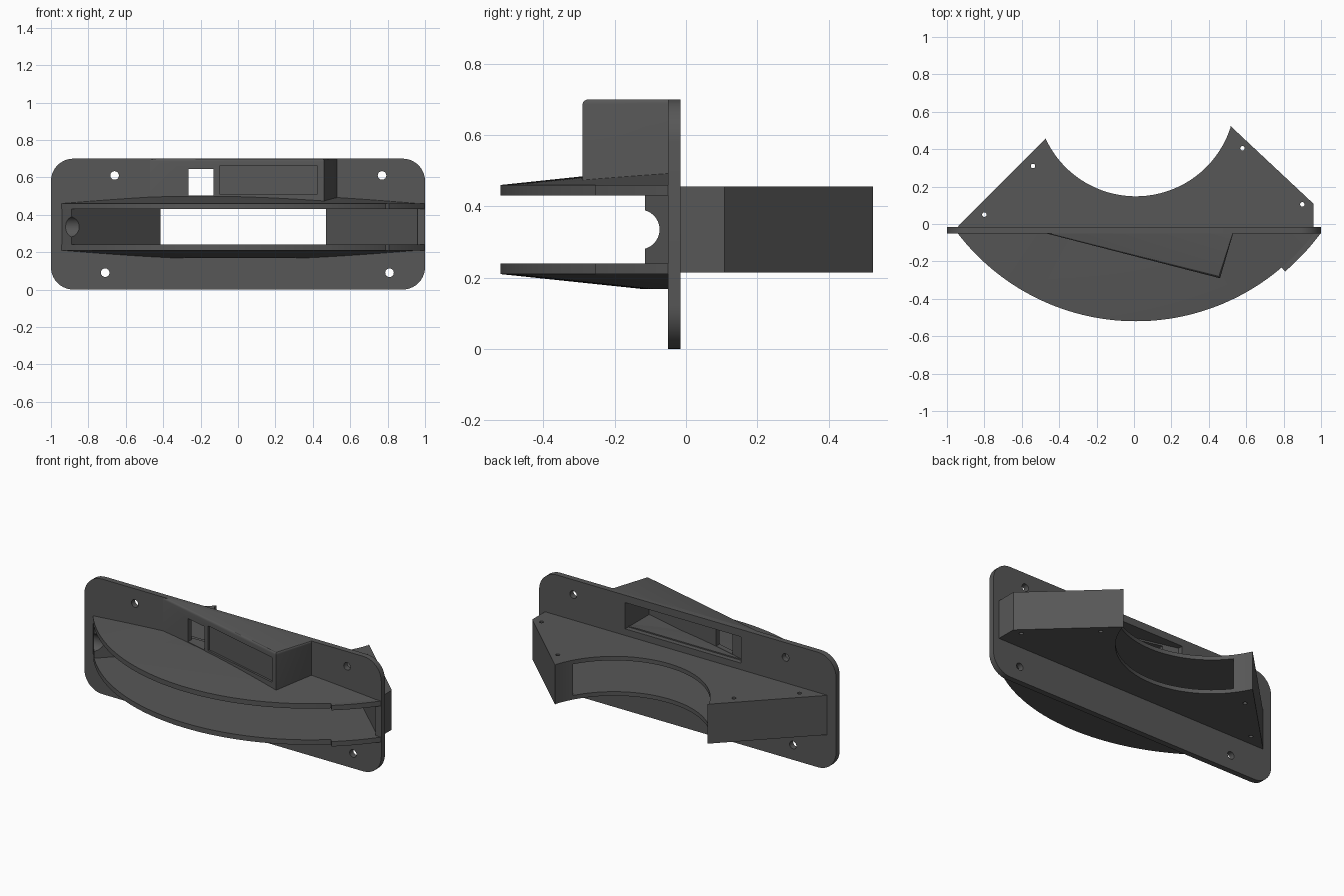
import bpy, bmesh, math

if "Cube" in bpy.data.objects:
    bpy.data.objects.remove(bpy.data.objects["Cube"])

CX, CY = 0.01, 0.68          # shared centre of all the arcs
MID = 0.335                  # height of the slot's centre line

mat = bpy.data.materials.new("dark_grey")
mat.diffuse_color = (0.095, 0.095, 0.095, 1)
mat.use_nodes = True
mat.node_tree.nodes["Principled BSDF"].inputs["Base Color"].default_value = mat.diffuse_color


def finish(bm, name):
    bmesh.ops.recalc_face_normals(bm, faces=bm.faces)
    me = bpy.data.meshes.new(name)
    bm.to_mesh(me)
    bm.free()
    me.materials.append(mat)
    ob = bpy.data.objects.new(name, me)
    bpy.context.collection.objects.link(ob)
    return ob


def prism(name, pts, lo, hi, axis='z'):
    """Extrude a 2D outline along z (xy outline), y (xz outline) or x (yz outline)."""
    place = {'z': lambda a, b, h: (a, b, h),
             'y': lambda a, b, h: (a, h, b),
             'x': lambda a, b, h: (h, a, b)}[axis]
    bm = bmesh.new()
    rings = [[bm.verts.new(place(a, b, h)) for a, b in pts] for h in (lo, hi)]
    for r in rings:
        bm.faces.new(r)
    n = len(pts)
    for i in range(n):
        j = (i + 1) % n
        bm.faces.new((rings[0][i], rings[0][j], rings[1][j], rings[1][i]))
    return finish(bm, name)


def arc(cx, cy, r, a0, a1, n):
    return [(cx + r * math.cos(math.radians(a0 + (a1 - a0) * i / n)),
             cy + r * math.sin(math.radians(a0 + (a1 - a0) * i / n))) for i in range(n + 1)]


def disc(cx, cy, r, n=24):
    return arc(cx, cy, r, 0, 360, n)[:-1]


def rect(x0, x1, y0, y1):
    return [(x0, y0), (x1, y0), (x1, y1), (x0, y1)]


def boolean(ob, cutter, op='DIFFERENCE'):
    m = ob.modifiers.new("cut", 'BOOLEAN')
    m.operation, m.object, m.solver = op, cutter, 'EXACT'
    bpy.context.view_layer.objects.active = ob
    bpy.ops.object.modifier_apply(modifier=m.name)
    bpy.data.objects.remove(cutter)


def slot_cutter():
    return prism("slot_cutter", [(-0.89, -0.6), (-0.89, -0.115), (-0.41, 0.365), (-0.41, 0.8),
                                 (0.47, 0.8), (0.47, 0.417), (0.96, -0.035), (0.96, -0.6)],
                 0.24, 0.43)


def pocket_cutter():
    return prism("pocket_cutter", [(-0.36, 0.05), (-0.36, -0.045), (0.42, -0.245), (0.42, 0.05)],
                 0.495, 0.655)


# Mounting plate with rounded corners, screw holes and openings
c = 0.12
outline = (arc(1 - c, c, c, -90, 0, 10) + arc(1 - c, 0.7 - c, c, 0, 90, 10)
           + arc(-1 + c, 0.7 - c, c, 90, 180, 10) + arc(-1 + c, c, c, 180, 270, 10))
plate = prism("mounting_plate", outline, -0.05, -0.015, 'y')
for x, z in ((-0.66, 0.61), (0.77, 0.61), (-0.71, 0.09), (0.81, 0.09)):
    boolean(plate, prism("hole", disc(x, z, 0.023), -0.2, 0.2, 'y'))
boolean(plate, slot_cutter())
boolean(plate, pocket_cutter())

# Rear housing with concave back, slot and vertical screw holes
back = prism("rear_housing", [(0.96, -0.02), (0.96, 0.108), (0.515, 0.525)]
             + arc(CX, CY, 0.532, -18, -155, 48) + [(-0.468, 0.46), (-0.94, -0.012), (-0.935, -0.02)],
             0.215, 0.455)
boolean(back, slot_cutter())
for x, y in ((-0.8, 0.05), (-0.54, 0.31), (0.58, 0.405), (0.9, 0.105)):
    boolean(back, prism("hole", disc(x, y, 0.012, 16), 0, 0.7))


def sector(name, profile, a0, a1, n):
    """Sweep a radius/height profile around the arc centre."""
    bm = bmesh.new()
    rings = []
    for i in range(n + 1):
        a = math.radians(a0 + (a1 - a0) * i / n)
        rings.append([bm.verts.new((CX + r * math.cos(a), CY + r * math.sin(a), z))
                      for r, z in profile])
    k = len(profile)
    for p, q in zip(rings, rings[1:]):
        for i in range(k):
            j = (i + 1) % k
            bm.faces.new((p[i], p[j], q[j], q[i]))
    bm.faces.new(rings[0])
    bm.faces.new(rings[-1])
    return finish(bm, name)


# Upper and lower curved shelves, each with a stepped lip at the right end
shelves = []
for name, s in (("upper", 1), ("lower", -1)):
    def prof(pts):
        return [(r, MID + s * h) for r, h in pts]
    shelf = sector(name + "_shelf", prof([(0.6, 0.095), (1.2, 0.095), (1.2, 0.125),
                                          (0.8, 0.167), (0.6, 0.167)]), 200, 340, 80)
    lip = sector(name + "_shelf_lip", prof([(1.15, 0.095), (1.228, 0.095), (1.228, 0.125),
                                            (1.15, 0.125)]), -49.5, -30, 14)
    for ob in (shelf, lip):
        boolean(ob, prism("front_half", rect(-1.5, 1.0, -1, -0.045), -1, 2), 'INTERSECT')
        shelves.append(ob)

# Solid left end of the slot with a round cable notch
end = prism("slot_end_wall", [(-0.94, -0.05), (-0.915, -0.083), (-0.89, -0.115),
                              (-0.82, -0.045), (-0.94, -0.045)], 0.24, 0.43)
boolean(end, prism("notch", disc(-0.13, MID, 0.056, 32), -1.1, -0.7, 'x'))

# Wedge-shaped display box with softened top edges
wedge = prism("display_box", [(-0.47, -0.05), (0.46, -0.29), (0.53, -0.05), (0.53, -0.04),
                              (-0.47, -0.04)], 0.45, 0.7)
bm = bmesh.new()
bm.from_mesh(wedge.data)
edges = [e for e in bm.edges if all(v.co.z > 0.69 for v in e.verts)
         and min(v.co.y for v in e.verts) < -0.2]
bmesh.ops.bevel(bm, geom=edges, offset=0.014, segments=4, profile=0.5, affect='EDGES')
bm.to_mesh(wedge.data)
bm.free()
boolean(wedge, pocket_cutter())


def face_y(x):
    return -0.05 - 0.258 * (x + 0.47)


# Window through the box front and a shallow recessed panel
boolean(wedge, prism("window", rect(-0.265, -0.13, -0.3, 0.1), 0.503, 0.645))
boolean(wedge, prism("panel", [(-0.1, face_y(-0.1) + 0.012), (-0.1, -0.5), (0.425, -0.5),
                               (0.425, face_y(0.425) + 0.012)], 0.51, 0.66))

# Smooth curved surfaces, keep corners sharp
bpy.ops.object.select_all(action='DESELECT')
for ob in [plate, back, end, wedge] + shelves:
    ob.select_set(True)
bpy.context.view_layer.objects.active = plate
bpy.ops.object.shade_smooth_by_angle(angle=math.radians(25))
